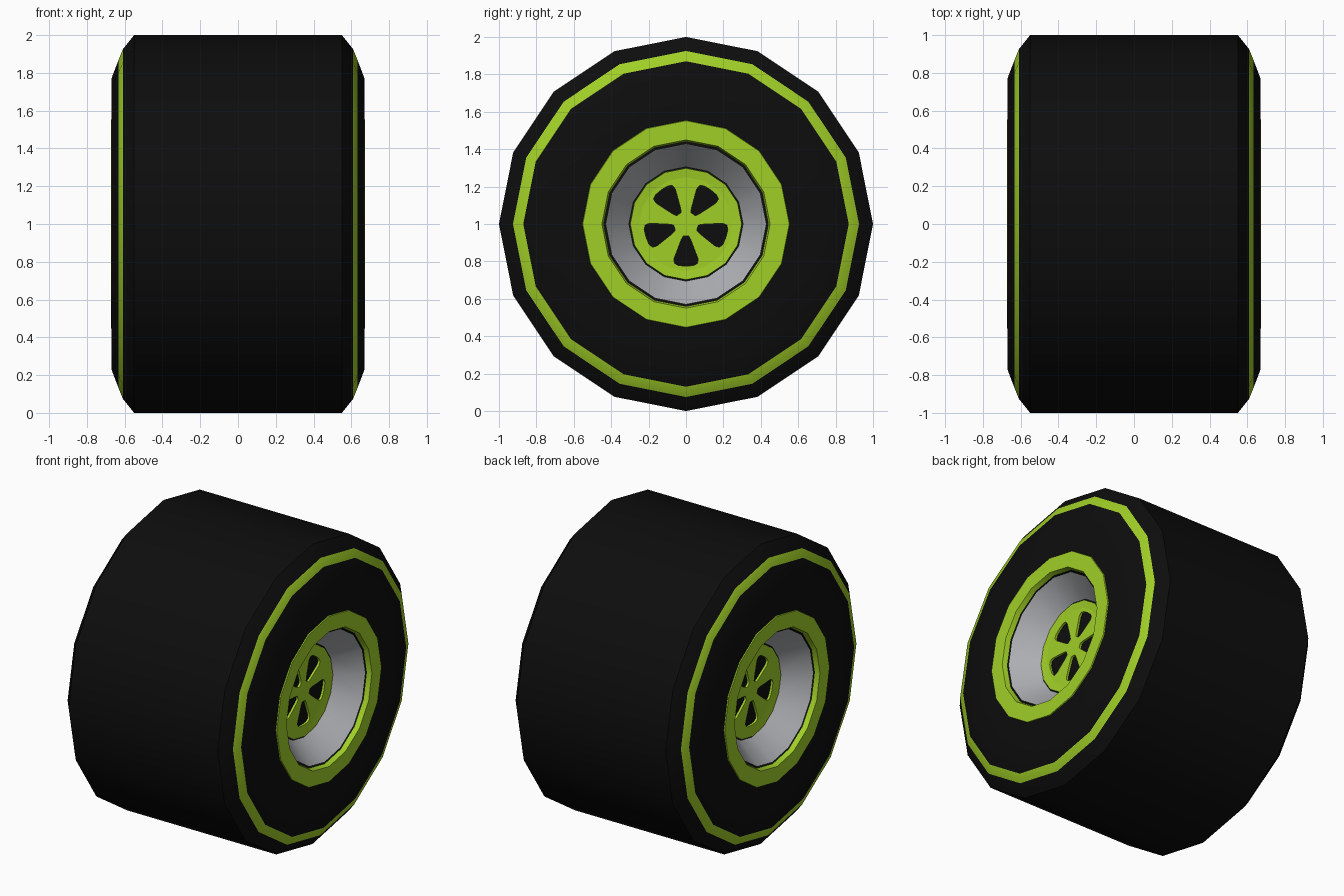
import bpy, bmesh, math
from mathutils import Matrix

if "Cube" in bpy.data.objects:
    bpy.data.objects.remove(bpy.data.objects["Cube"])

SIDES = 16
AXLE_Z = 1.0


def material(name, rgb):
    m = bpy.data.materials.new(name)
    m.diffuse_color = (*rgb, 1)
    m.use_nodes = True
    m.node_tree.nodes["Principled BSDF"].inputs["Base Color"].default_value = m.diffuse_color
    return m


BLACK = material("rubber black", (0.004, 0.004, 0.004))
LIME = material("lime green", (0.35, 0.62, 0.02))
GREY = material("metal grey", (0.42, 0.43, 0.45))


def smooth(ob):
    bpy.ops.object.select_all(action='DESELECT')
    ob.select_set(True)
    bpy.context.view_layer.objects.active = ob
    bpy.ops.object.shade_smooth_by_angle(angle=math.radians(24))


def lathe(name, profile, mats, seg_mats=None, side=1, flip=False):
    """Spin (x, radius) points around the axle; radius 0 makes a pole."""
    bm = bmesh.new()
    rings = []
    for x, r in profile:
        n = SIDES if r > 0 else 1
        rings.append([bm.verts.new((side * x, r * math.cos(2 * math.pi * i / SIDES),
                                    AXLE_Z + r * math.sin(2 * math.pi * i / SIDES)))
                      for i in range(n)])
    for k, (a, b) in enumerate(zip(rings, rings[1:])):
        for i in range(SIDES):
            j = (i + 1) % SIDES
            loop = [a[i % len(a)], a[j % len(a)], b[j % len(b)], b[i % len(b)]]
            f = bm.faces.new(list(dict.fromkeys(loop)))
            f.material_index = seg_mats[k] if seg_mats else 0
    if (side < 0) != flip:
        bmesh.ops.reverse_faces(bm, faces=bm.faces)
    me = bpy.data.meshes.new(name)
    bm.to_mesh(me)
    bm.free()
    for m in mats:
        me.materials.append(m)
    ob = bpy.data.objects.new(name, me)
    bpy.context.collection.objects.link(ob)
    smooth(ob)
    return ob


# Tyre: dished black body with a lime stripe on each shoulder
half = [(0.55, 1.0), (0.61, 0.925), (0.632, 0.87), (0.67, 0.77),
        (0.665, 0.5), (0.64, 0.452), (0.45, 0.44), (0.45, 0)]
profile = [(-x, r) for x, r in reversed(half)] + half
stripes = [0] * (len(profile) - 1)
stripes[5] = stripes[-6] = 1
tyre = lathe("tyre", profile, [BLACK, LIME], stripes)
bm = bmesh.new()
bm.from_mesh(tyre.data)
bmesh.ops.recalc_face_normals(bm, faces=bm.faces)
bm.to_mesh(tyre.data)
bm.free()


def poly(curve, pts):
    s = curve.splines.new('POLY')
    s.points.add(len(pts) - 1)
    for p, (u, v) in zip(s.points, pts):
        p.co = (u, v, 0, 1)
    s.use_cyclic_u = True


def hub_plate(side):
    """Flat disc with five rounded wedge holes."""
    cu = bpy.data.curves.new("hub_plate", 'CURVE')
    cu.dimensions, cu.fill_mode, cu.extrude = '2D', 'BOTH', 0.008
    poly(cu, [(0.255 * math.cos(2 * math.pi * i / SIDES), 0.255 * math.sin(2 * math.pi * i / SIDES))
              for i in range(SIDES)])
    wedge = [(0.065, -0.015), (0.085, -0.026), (0.185, -0.064), (0.21, -0.062), (0.222, -0.04),
             (0.225, 0), (0.222, 0.04), (0.21, 0.062), (0.185, 0.064), (0.085, 0.026), (0.065, 0.015)]
    for k in range(5):
        a = -math.pi / 2 + k * 2 * math.pi / 5
        c, s = math.cos(a), math.sin(a)
        poly(cu, [(u * c - v * s, u * s + v * c) for u, v in wedge])
    tmp = bpy.data.objects.new("hub_curve", cu)
    bpy.context.collection.objects.link(tmp)
    me = bpy.data.meshes.new_from_object(tmp.evaluated_get(bpy.context.evaluated_depsgraph_get()))
    bpy.data.objects.remove(tmp)
    # local x -> y, local y -> z, local z -> x, then turn half round for the left side
    m = Matrix(((0, 0, 1, 0), (1, 0, 0, 0), (0, 1, 0, 0), (0, 0, 0, 1)))
    turn = Matrix.Rotation(0 if side > 0 else math.pi, 4, 'Z')
    me.transform(Matrix.Translation((0, 0, AXLE_Z)) @ turn @ Matrix.Translation((0.477, 0, 0)) @ m)
    me.materials.clear()
    me.materials.append(LIME)
    for p in me.polygons:
        p.material_index = 0
    ob = bpy.data.objects.new("hub_plate", me)
    bpy.context.collection.objects.link(ob)


for side, tag in ((1, "right"), (-1, "left")):
    # Lime rim ring with its inner lip
    lathe("rim_ring_" + tag, [(0.66, 0.556), (0.673, 0.552), (0.673, 0.45), (0.64, 0.44)],
          [LIME], side=side)
    # Grey dish sloping in to the hub
    lathe("rim_dish_" + tag, [(0.64, 0.43), (0.485, 0.305)], [GREY], side=side)
    # Lime hub border and pierced plate
    lathe("hub_border_" + tag, [(0.47, 0.30), (0.492, 0.298), (0.485, 0.25)], [LIME], side=side)
    hub_plate(side)
